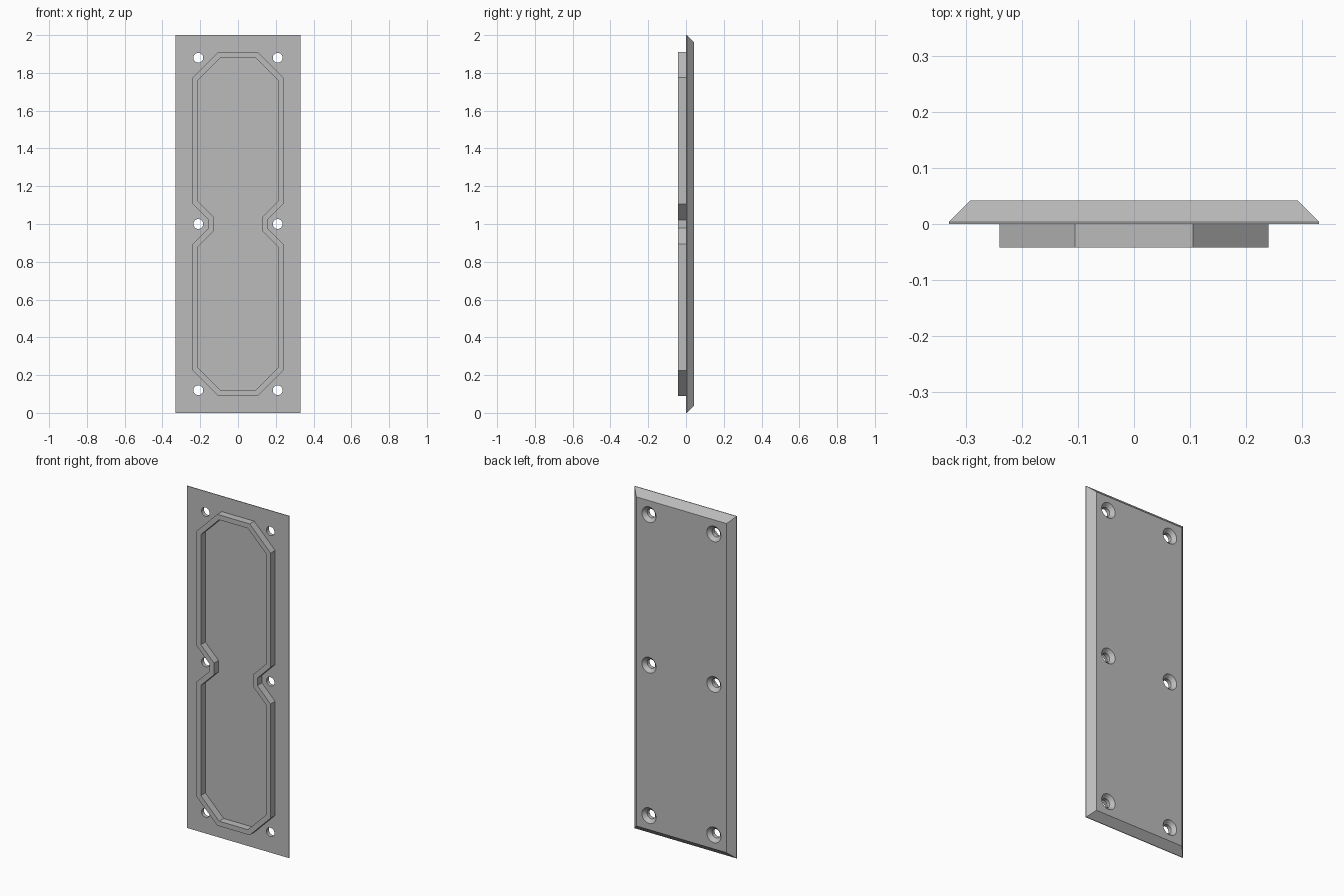
import bpy, bmesh, math
from mathutils import Vector

cube = bpy.data.objects.get("Cube")
if cube:
    bpy.data.objects.remove(cube, do_unlink=True)

grey = bpy.data.materials.new("plain grey")
grey.use_nodes = True
colour = (0.5, 0.5, 0.5, 1)
grey.diffuse_color = colour
grey.node_tree.nodes["Principled BSDF"].inputs["Base Color"].default_value = colour

MID = 1.0  # height of the plate centre


def finish(name, bm):
    bmesh.ops.recalc_face_normals(bm, faces=bm.faces)
    mesh = bpy.data.meshes.new(name)
    bm.to_mesh(mesh)
    bm.free()
    mesh.materials.append(grey)
    obj = bpy.data.objects.new(name, mesh)
    bpy.context.scene.collection.objects.link(obj)
    return obj


def ring(bm, points, y):
    return [bm.verts.new((x, y, z + MID)) for x, z in points]


def bridge(bm, a, b):
    n = len(a)
    for i in range(n):
        j = (i + 1) % n
        bm.faces.new((a[i], a[j], b[j], b[i]))


def stack(bm, sections):
    """Closed solid through a list of (outline, y) sections."""
    loops = [ring(bm, points, y) for points, y in sections]
    for a, b in zip(loops, loops[1:]):
        bridge(bm, a, b)
    bm.faces.new(loops[0])
    bm.faces.new(loops[-1])


def rectangle(w, h):
    return [(-w, -h), (w, -h), (w, h), (-w, h)]


def circle(cx, cz, r, sides=32):
    return [(cx + r * math.cos(math.tau * i / sides),
             cz + r * math.sin(math.tau * i / sides)) for i in range(sides)]


def inset(points, distance):
    """Mitred inward offset of a clockwise outline."""
    result = []
    n = len(points)
    for i in range(n):
        p = Vector(points[i])
        d1 = (p - Vector(points[i - 1])).normalized()
        d2 = (Vector(points[(i + 1) % n]) - p).normalized()
        n1, n2 = Vector((d1.y, -d1.x)), Vector((d2.y, -d2.x))
        result.append(tuple(p + (n1 + n2) * distance / (1 + n1.dot(n2))))
    return result


# Cover plate with a thin lip and a chamfered back
bm = bmesh.new()
stack(bm, [(rectangle(0.33, 1.0), 0), (rectangle(0.33, 1.0), 0.004),
           (rectangle(0.292, 0.962), 0.042)])
plate = finish("cover_plate", bm)

# Countersunk screw holes
bm = bmesh.new()
for x in (-0.21, 0.21):
    for z in (-0.88, 0, 0.88):
        stack(bm, [(circle(x, z, 0.026), -0.02), (circle(x, z, 0.026), 0.022),
                   (circle(x, z, 0.056), 0.052)])
cutter = finish("screw_hole_cutter", bm)
cutter.hide_render = True
mod = plate.modifiers.new("screw holes", "BOOLEAN")
mod.operation = "DIFFERENCE"
mod.solver = "EXACT"
mod.object = cutter
graph = bpy.context.evaluated_depsgraph_get()
drilled = bpy.data.meshes.new_from_object(plate.evaluated_get(graph))
plate.modifiers.clear()
plate.data = drilled
bpy.data.objects.remove(cutter, do_unlink=True)

# Raised sealing rim, waisted around the middle screws
quarter = [(0.105, 0.91), (0.24, 0.775), (0.24, 0.107), (0.155, 0.022)]
right = quarter + [(x, -z) for x, z in reversed(quarter)]
outer = right + [(-x, z) for x, z in reversed(right)]
inner = inset(outer, 0.029)
bm = bmesh.new()
loops = [ring(bm, outer, 0), ring(bm, outer, -0.042),
         ring(bm, inner, -0.042), ring(bm, inner, 0)]
for i in range(4):
    bridge(bm, loops[i], loops[(i + 1) % 4])
rim = finish("sealing_rim", bm)

# Smooth hole walls, crisp edges elsewhere
bpy.ops.object.select_all(action="DESELECT")
plate.select_set(True)
bpy.context.view_layer.objects.active = plate
bpy.ops.object.shade_smooth_by_angle(angle=math.radians(30))
